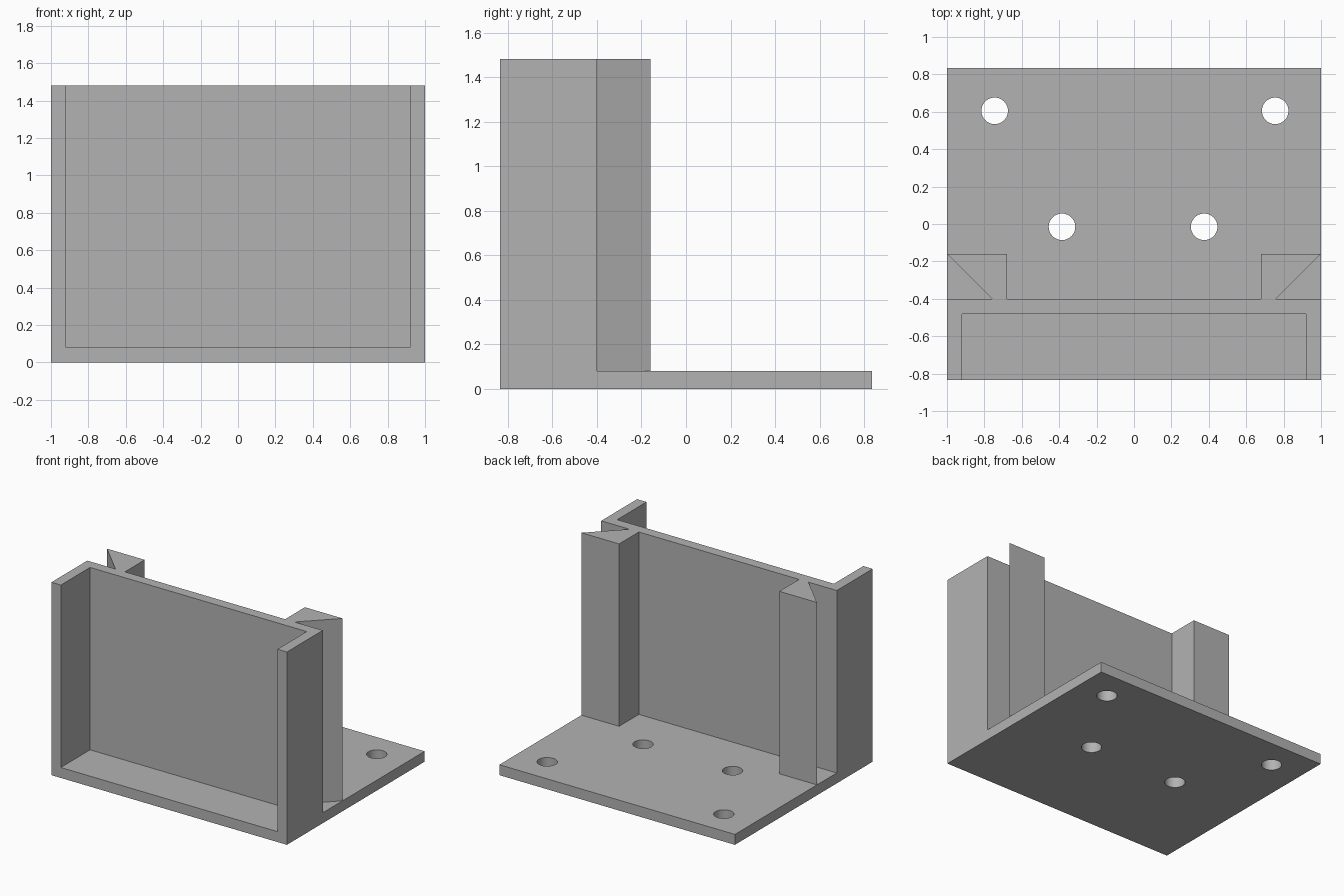
import bpy
import bmesh

default = bpy.data.objects.get("Cube")
if default:
    bpy.data.objects.remove(default, do_unlink=True)

# Main dimensions
DEPTH = 0.835      # half depth of the base
PLATE = 0.08       # thickness of base and walls
TOP = 1.48         # height of the walls
BACK = -0.40       # rear face of the upright wall
RAIL_BACK = -0.16  # rear face of the dovetail rails

grey = bpy.data.materials.new("plain grey")
grey.use_nodes = True
grey.diffuse_color = (0.45, 0.45, 0.45, 1)
grey.node_tree.nodes["Principled BSDF"].inputs["Base Color"].default_value = (0.45, 0.45, 0.45, 1)


def extrude_profile(name, outline, z0, z1):
    """Extrude a flat outline in x and y up from z0 to z1."""
    bm = bmesh.new()
    face = bm.faces.new([bm.verts.new((x, y, z0)) for x, y in outline])
    up = bmesh.ops.extrude_face_region(bm, geom=[face])["geom"]
    bmesh.ops.translate(bm, vec=(0, 0, z1 - z0),
                        verts=[v for v in up if isinstance(v, bmesh.types.BMVert)])
    bmesh.ops.recalc_face_normals(bm, faces=bm.faces)
    mesh = bpy.data.meshes.new(name)
    bm.to_mesh(mesh)
    bm.free()
    mesh.materials.append(grey)
    obj = bpy.data.objects.new(name, mesh)
    bpy.context.collection.objects.link(obj)
    return obj


# Base plate
base = extrude_profile("base_plate", [(-1, -DEPTH), (1, -DEPTH), (1, DEPTH), (-1, DEPTH)], 0, PLATE)

# Screw holes drilled through the base
cutters = []
for x, y in [(-0.745, 0.605), (0.755, 0.605), (-0.385, -0.015), (0.375, -0.015)]:
    bpy.ops.mesh.primitive_cylinder_add(vertices=48, radius=0.071, depth=0.4, location=(x, y, 0))
    cutter = bpy.context.object
    cutter.name = "hole_cutter"
    cutter.hide_render = True
    cutter.data.materials.append(grey)
    cutters.append(cutter)
    hole = base.modifiers.new("screw_hole", 'BOOLEAN')
    hole.operation = 'DIFFERENCE'
    hole.solver = 'EXACT'
    hole.object = cutter
bpy.ops.object.select_all(action='DESELECT')
bpy.context.view_layer.objects.active = base
base.select_set(True)
for name in [m.name for m in base.modifiers]:
    bpy.ops.object.modifier_apply(modifier=name)
for cutter in cutters:
    bpy.data.objects.remove(cutter, do_unlink=True)
bpy.ops.object.shade_smooth_by_angle(angle=0.6)

# Upright channel with a dovetail rail at each rear corner, as one outline
inner = 1 - PLATE
half = [(inner, BACK - PLATE), (inner, -DEPTH), (1, -DEPTH), (1, BACK),
        (0.76, BACK), (1, RAIL_BACK), (0.68, RAIL_BACK), (0.68, BACK)]
outline = half + [(-x, y) for x, y in reversed(half)]
extrude_profile("upright_channel", outline, PLATE, TOP)
